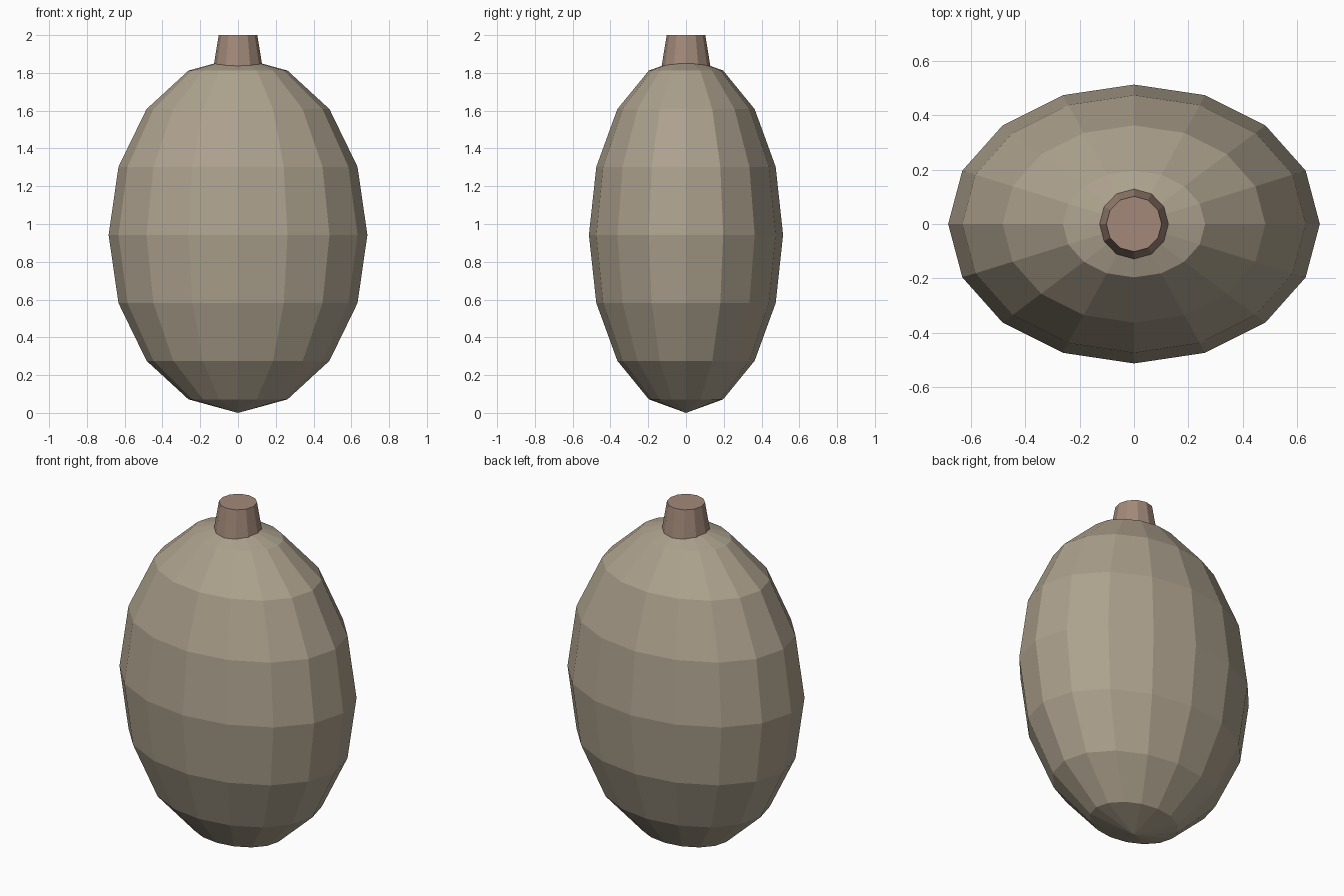
import bpy

if "Cube" in bpy.data.objects:
    bpy.data.objects.remove(bpy.data.objects["Cube"])


def paint(obj, name, color):
    mat = bpy.data.materials.new(name)
    mat.diffuse_color = (*color, 1)
    mat.use_nodes = True
    mat.node_tree.nodes["Principled BSDF"].inputs["Base Color"].default_value = mat.diffuse_color
    obj.data.materials.append(mat)


# Body: low-poly flattened ellipsoid
RZ = 0.942
bpy.ops.mesh.primitive_uv_sphere_add(segments=16, ring_count=8, radius=1, location=(0, 0, RZ))
body = bpy.context.object
body.name = "body"
body.scale = (0.685, 0.514, RZ)
bpy.ops.object.transform_apply(location=False, rotation=False, scale=True)
paint(body, "body_tan", (0.42, 0.36, 0.27))

# Stem: short tapered plug, sunk slightly into the top
Z0, Z1 = 1.80, 2.0
bpy.ops.mesh.primitive_cone_add(vertices=12, radius1=0.135, radius2=0.102,
                                depth=Z1 - Z0, location=(0, 0, (Z0 + Z1) / 2))
stem = bpy.context.object
stem.name = "stem"
paint(stem, "stem_brown", (0.36, 0.25, 0.19))
